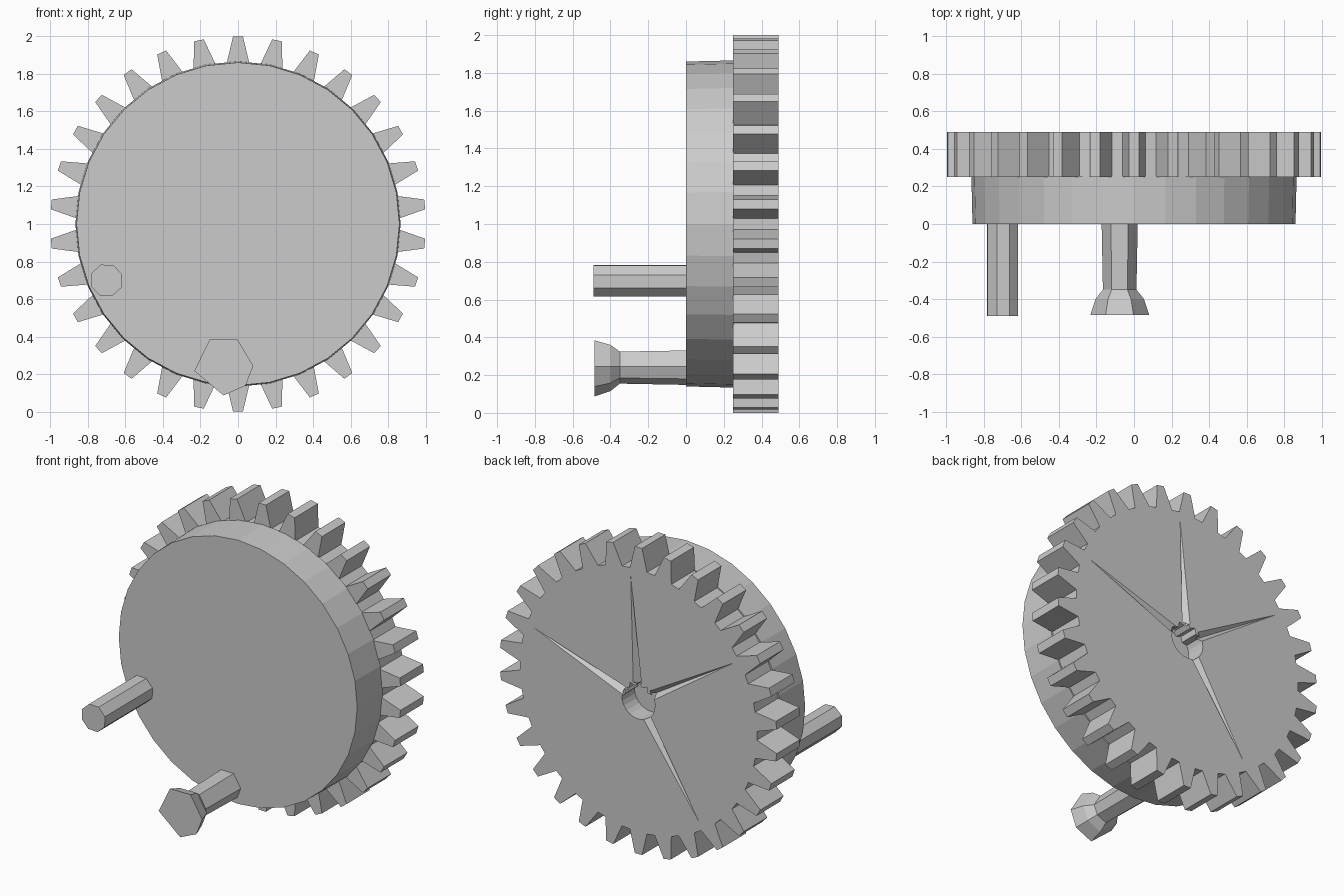
import bpy, bmesh
from math import sin, cos, radians, pi

if "Cube" in bpy.data.objects:
    bpy.data.objects.remove(bpy.data.objects["Cube"])

C = (0.0, 1.0)  # wheel centre in x, z


def polar(c, r, a):
    return c[0] + r * cos(a), c[1] + r * sin(a)


def loft(name, rings):
    """Skin matching (y, [(x, z), ...]) sections along y, with capped ends."""
    bm = bmesh.new()
    loops = [[bm.verts.new((x, y, z)) for x, z in pts] for y, pts in rings]
    n = len(loops[0])
    for a, b in zip(loops, loops[1:]):
        for i in range(n):
            j = (i + 1) % n
            bm.faces.new((a[i], a[j], b[j], b[i]))
    bm.faces.new(loops[0])
    bm.faces.new(loops[-1])
    bmesh.ops.recalc_face_normals(bm, faces=bm.faces)
    me = bpy.data.meshes.new(name)
    bm.to_mesh(me)
    bm.free()
    ob = bpy.data.objects.new(name, me)
    bpy.context.collection.objects.link(ob)
    return ob


def ring(c, r, n, phase=0.0):
    return [polar(c, r, phase + 2 * pi * i / n) for i in range(n)]


def cut(target, cutter):
    cutter.hide_render = True
    cutter.hide_viewport = True
    m = target.modifiers.new(cutter.name, 'BOOLEAN')
    m.operation = 'DIFFERENCE'
    m.solver = 'EXACT'
    m.object = cutter


# Toothed ring: 30 tapered teeth
outline = []
for t in range(30):
    a = radians(90 + 12 * t)
    for r, da in ((0.855, -4.1), (1.0, -1.5), (1.0, 1.5), (0.855, 4.1)):
        outline.append(polar(C, r, a + radians(da)))
gear = loft("toothed_wheel", [(0.25, outline), (0.49, outline)])

# Splined axle socket in the back, jagged on the upper right
socket = []
for i in range(24):
    a = radians(15 * i)
    jag = 0.025 if i % 2 and i < 11 else 0.0
    socket.append(polar(C, 0.12 - jag, a))
cut(gear, loft("axle_socket_cutter", [(0.36, socket), (0.52, socket)]))

# Shallow tapering grooves running from the socket to the rim
for k, deg in enumerate((20, 86, 148, 237)):
    a = radians(deg)
    tip = polar(C, 0.82, a)
    l, r = polar(C, 0.12, a + 0.28), polar(C, 0.12, a - 0.28)
    m = polar(C, 0.10, a)
    bm = bmesh.new()
    v = [bm.verts.new(p) for p in (
        (l[0], 0.495, l[1]), (r[0], 0.495, r[1]),
        (m[0], 0.45, m[1]), (tip[0], 0.491, tip[1]))]
    for f in ((0, 1, 2), (0, 1, 3), (1, 2, 3), (0, 2, 3)):
        bm.faces.new([v[i] for i in f])
    bmesh.ops.recalc_face_normals(bm, faces=bm.faces)
    me = bpy.data.meshes.new("groove_cutter")
    bm.to_mesh(me)
    bm.free()
    ob = bpy.data.objects.new(f"groove_cutter_{k}", me)
    bpy.context.collection.objects.link(ob)
    cut(gear, ob)

# Front disc
loft("front_disc", [(0.0, ring(C, 0.86, 32)), (0.255, ring(C, 0.866, 32))])

# Plain peg
P = (-0.70, 0.70)
loft("plain_peg", [(-0.49, ring(P, 0.089, 8, 0.35)), (0.01, ring(P, 0.089, 8, 0.35))])

# Flared crank pin
K = (-0.077, 0.245)


def head(r):
    return [polar(K, r, radians(d)) for d in (0, 62, 118, 190, 270, 318)]


loft("crank_pin", [
    (-0.485, head(0.158)), (-0.40, head(0.13)),
    (-0.35, head(0.09)), (0.01, head(0.097))])
